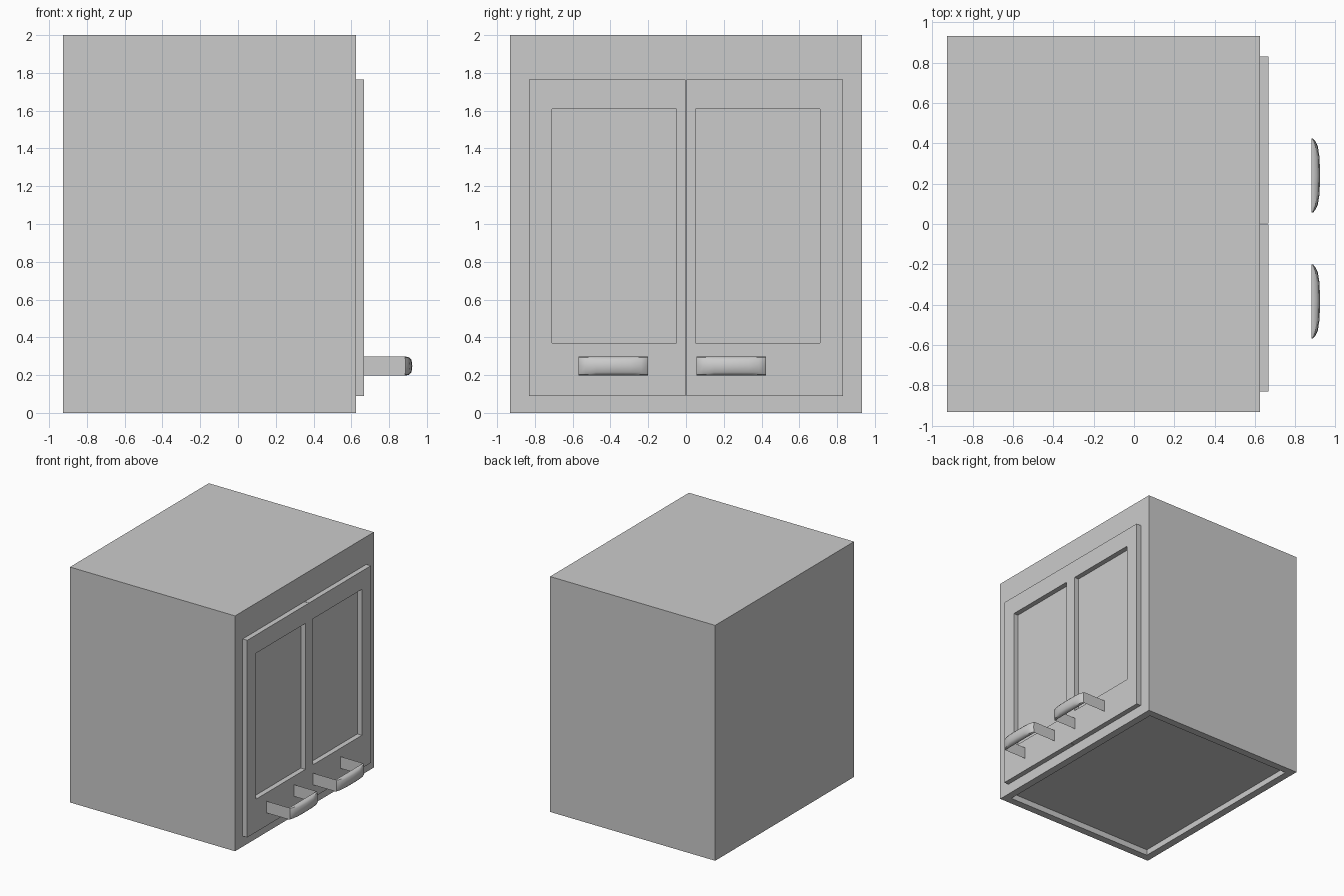
import bpy, bmesh, math

if "Cube" in bpy.data.objects:
    bpy.data.objects.remove(bpy.data.objects["Cube"])


def make_object(name, bm):
    bmesh.ops.recalc_face_normals(bm, faces=bm.faces)
    mesh = bpy.data.meshes.new(name)
    bm.to_mesh(mesh)
    bm.free()
    obj = bpy.data.objects.new(name, mesh)
    bpy.context.collection.objects.link(obj)
    return obj


def bridge(bm, rings, closed=False):
    """Join equal-length vertex loops with quads."""
    pairs = list(zip(rings, rings[1:]))
    if closed:
        pairs.append((rings[-1], rings[0]))
    for a, b in pairs:
        n = len(a)
        for i in range(n):
            j = (i + 1) % n
            bm.faces.new((a[i], a[j], b[j], b[i]))


# Cabinet body with a shallow recess underneath
FRONT, BACK, HALF_W = 0.625, -0.927, 0.932
bm = bmesh.new()
bmesh.ops.create_cube(bm, size=1)
for v in bm.verts:
    v.co.x = FRONT if v.co.x > 0 else BACK
    v.co.y = HALF_W if v.co.y > 0 else -HALF_W
    v.co.z = 2.0 if v.co.z > 0 else 0.0
bm.normal_update()
bottom = [f for f in bm.faces if f.normal.z < -0.9]
bmesh.ops.inset_region(bm, faces=bottom, thickness=0.09)
for v in bottom[0].verts:
    v.co.z = 0.0
recess = bmesh.ops.extrude_face_region(bm, geom=bottom)
for v in recess["geom"]:
    if isinstance(v, bmesh.types.BMVert):
        v.co.z = 0.05
bmesh.ops.delete(bm, geom=bottom, context="FACES_ONLY")
make_object("cabinet_body", bm)


# Door frames: a slab with a rectangular opening down to the body
def door(name, side):
    outer = (0.002, 0.83, 0.09, 1.765)
    inner = (0.05, 0.71, 0.37, 1.61)
    bm = bmesh.new()

    def ring(rect, x):
        y0, y1, z0, z1 = rect
        return [bm.verts.new((x, side * y, z))
                for y, z in ((y0, z0), (y1, z0), (y1, z1), (y0, z1))]

    bridge(bm, [ring(outer, FRONT), ring(outer, 0.668),
                ring(inner, 0.668), ring(inner, FRONT)])
    make_object(name, bm)


door("left_door", -1)
door("right_door", 1)


# Handles: bowed rounded grip on two thin upright brackets
def handle(name, y_mid):
    half, z_mid, x0 = 0.184, 0.248, 0.879
    bm = bmesh.new()
    rings = []
    # position along the grip, how far it bulges forward
    for t, bulge in ((-1, 0.008), (-0.93, 0.02), (-0.8, 0.032), (-0.5, 0.041),
                     (0, 0.044), (0.5, 0.041), (0.8, 0.032), (0.93, 0.02), (1, 0.008)):
        section = [(0, -0.05)]
        for k in range(7):
            a = math.radians(-90 + 30 * k)
            section.append((bulge * (0.25 + 0.75 * math.cos(a)),
                            0.05 * math.copysign(abs(math.sin(a)) ** 0.6, math.sin(a))))
        section.append((0, 0.05))
        rings.append([bm.verts.new((x0 + x, y_mid + t * half, z_mid + z))
                      for x, z in section])
    bridge(bm, rings)
    bm.faces.new(rings[0])
    bm.faces.new(rings[-1])
    grip = make_object(name + "_grip", bm)
    bpy.context.view_layer.objects.active = grip
    bpy.ops.object.select_all(action="DESELECT")
    grip.select_set(True)
    bpy.ops.object.shade_smooth_by_angle(angle=math.radians(35))

    bm = bmesh.new()
    for s in (-1, 1):
        bm.faces.new([bm.verts.new((x, y_mid + s * half, z_mid + z))
                      for x, z in ((0.668, -0.05), (x0, -0.05), (x0, 0.05), (0.668, 0.05))])
    make_object(name + "_brackets", bm)


handle("left_handle", -0.384)
handle("right_handle", 0.24)
